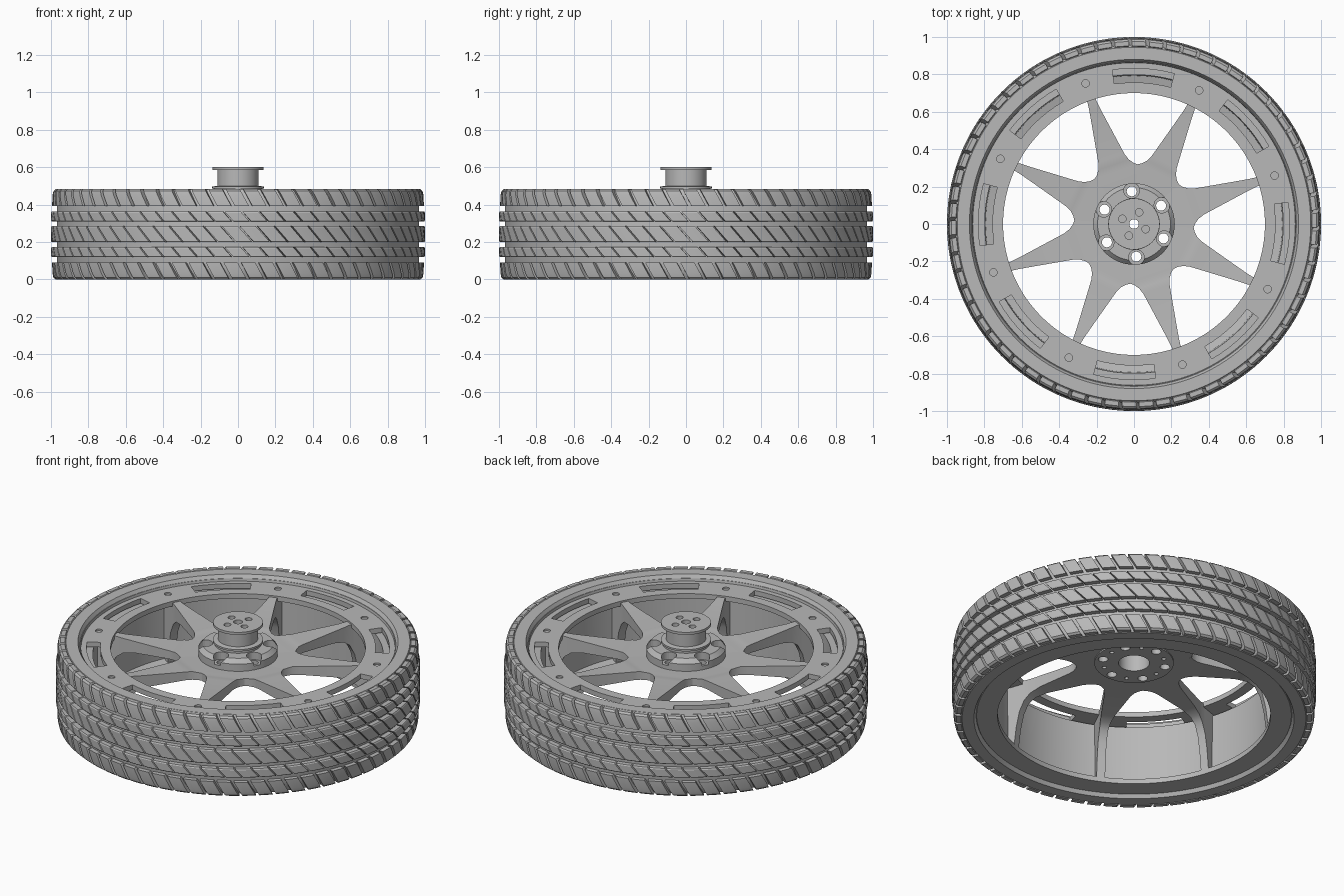
import bpy, bmesh, math
from math import cos, sin, radians, tau

if "Cube" in bpy.data.objects:
    bpy.data.objects.remove(bpy.data.objects["Cube"], do_unlink=True)

GREY = (0.48, 0.48, 0.48, 1)
mat = bpy.data.materials.new("plain grey")
mat.use_nodes = True
mat.diffuse_color = GREY
mat.node_tree.nodes["Principled BSDF"].inputs["Base Color"].default_value = GREY


def polar(r, a, z):
    return (r * cos(a), r * sin(a), z)


def smooth(ob):
    bpy.ops.object.select_all(action="DESELECT")
    ob.select_set(True)
    bpy.context.view_layer.objects.active = ob
    bpy.ops.object.shade_smooth_by_angle(angle=radians(30))


def finish(name, bm, helper=False):
    bmesh.ops.recalc_face_normals(bm, faces=bm.faces)
    mesh = bpy.data.meshes.new(name)
    bm.to_mesh(mesh)
    bm.free()
    mesh.materials.append(mat)
    ob = bpy.data.objects.new(name, mesh)
    bpy.context.collection.objects.link(ob)
    if helper:
        ob.hide_render = True
    else:
        smooth(ob)
    return ob


def loft(bm, rings, closed=False):
    """Join equal rings of points into a skin, capped when it is open."""
    rows = [[bm.verts.new(p) for p in ring] for ring in rings]
    n = len(rows[0])
    pairs = list(zip(rows, rows[1:])) + ([(rows[-1], rows[0])] if closed else [])
    for a, b in pairs:
        for i in range(n):
            j = (i + 1) % n
            bm.faces.new((a[i], a[j], b[j], b[i]))
    if not closed:
        bm.faces.new(rows[0])
        bm.faces.new(rows[-1])


def lathe(name, profile, steps=128):
    bm = bmesh.new()
    loft(bm, [[polar(r, tau * k / steps, z) for r, z in profile]
              for k in range(steps)], closed=True)
    return finish(name, bm)


def cylinders(bm, count, start, ring, radius, z0, z1):
    for k in range(count):
        a = radians(start) + tau * k / count
        cx, cy, _ = polar(ring, a, 0)
        loft(bm, [[(cx + radius * cos(tau * i / 20), cy + radius * sin(tau * i / 20), z)
                   for i in range(20)] for z in (z0, z1)])


def cut(ob, bm):
    cutter = finish(ob.name + "_cutter", bm, helper=True)
    mod = ob.modifiers.new("openings", "BOOLEAN")
    mod.operation = "DIFFERENCE"
    mod.solver = "EXACT"
    mod.object = cutter
    bpy.context.view_layer.objects.active = ob
    bpy.ops.object.modifier_apply(modifier=mod.name)
    bpy.data.objects.remove(cutter, do_unlink=True)
    smooth(ob)


# Tyre carcass
lathe("tyre_carcass", [(0.868, 0.02), (0.88, 0), (0.945, 0), (0.955, 0.012), (0.968, 0.06),
                       (0.968, 0.42), (0.955, 0.468), (0.945, 0.48), (0.88, 0.48),
                       (0.868, 0.46)])


# Tread ribs made of slanted blocks
def rib(name, profile, slant, gap, count=66):
    bm = bmesh.new()
    pitch = tau / count
    mid = sum(z for _, z in profile) / len(profile)
    for k in range(count):
        loft(bm, [[polar(r, pitch * (k + t * (1 - gap)) - slant * (z - mid), z)
                   for r, z in profile] for t in (0, 0.33, 0.67, 1)])
    finish(name, bm)


shoulder = [(0.94, 0.465), (0.952, 0.482), (0.976, 0.482), (0.987, 0.472),
            (0.992, 0.45), (0.994, 0.392), (0.955, 0.392)]
rib("upper_shoulder_blocks", shoulder, 0.55, 0.2)
rib("lower_shoulder_blocks", [(r, 0.482 - z) for r, z in shoulder], 0.55, 0.2)
for name, z0, z1 in (("upper_rib", 0.31, 0.362), ("centre_rib", 0.2, 0.284),
                     ("lower_rib", 0.12, 0.172)):
    rib(name, [(0.955, z0), (0.996, z0), (1.0, z0 + 0.006),
               (1.0, z1 - 0.006), (0.996, z1), (0.955, z1)], 0.9, 0.1)

# Rim drum with its open lower lip
lathe("rim_drum", [(0.75, 0.02), (0.865, 0.02), (0.872, 0.03), (0.872, 0.46), (0.865, 0.46),
                   (0.855, 0.405), (0.798, 0.405), (0.793, 0.06), (0.75, 0.05)])

# Face ring with curved slots and bolt holes
ring = lathe("rim_face_ring", [(0.70, 0.415), (0.868, 0.415), (0.868, 0.445), (0.70, 0.445)])
bm = bmesh.new()
for k in range(8):
    middle = radians(86.5 + 45 * k)
    loft(bm, [[polar(r, middle + radians(t), z) for r, z in
               ((0.757, 0.38), (0.832, 0.38), (0.832, 0.48), (0.757, 0.48))]
              for t in (-11.5, -8, -4, 0, 4, 8, 11.5)])
cylinders(bm, 8, 64, 0.795, 0.02, 0.43, 0.48)
cut(ring, bm)

# Spokes: distance out, half width, top height, bottom height
sections = [(0.18, 0.0746, 0.40, 0.36), (0.2956, 0.1224, 0.405, 0.36),
            (0.31, 0.104, 0.405, 0.36), (0.335, 0.086, 0.41, 0.36),
            (0.37, 0.074, 0.41, 0.36), (0.58, 0.04, 0.425, 0.355),
            (0.65, 0.029, 0.43, 0.34), (0.69, 0.024, 0.435, 0.31),
            (0.72, 0.024, 0.435, 0.25), (0.74, 0.024, 0.435, 0.16),
            (0.755, 0.024, 0.435, 0.04), (0.82, 0.024, 0.435, 0.04)]
for k in range(8):
    a = radians(64 + 45 * k)
    bm = bmesh.new()
    loft(bm, [[(d * cos(a) - s * sin(a), d * sin(a) + s * cos(a), z)
               for s, z in ((-w, bot), (w, bot), (w, top), (-w, top))]
              for d, w, top, bot in sections])
    spoke = finish(f"spoke_{k + 1}", bm)
    # Keep the lug holes clear through the spoke roots
    bm = bmesh.new()
    cylinders(bm, 6, 94, 0.175, 0.027, 0.3, 0.52)
    cut(spoke, bm)

# Hub with flanged neck, lug holes and bores
hub = lathe("hub", [(0.085, 0.352), (0.218, 0.352), (0.218, 0.445), (0.195, 0.47),
                    (0.13, 0.47), (0.13, 0.485), (0.138, 0.485), (0.138, 0.496),
                    (0.11, 0.5), (0.11, 0.585), (0.137, 0.585), (0.137, 0.6),
                    (0.025, 0.6), (0.025, 0.45), (0.085, 0.45)], 64)
bm = bmesh.new()
cylinders(bm, 6, 94, 0.175, 0.027, 0.3, 0.52)
cut(hub, bm)
bm = bmesh.new()
cylinders(bm, 6, 94, 0.18, 0.042, 0.425, 0.52)
cylinders(bm, 4, 66, 0.068, 0.02, 0.57, 0.65)
cylinders(bm, 6, 64, 0.17, 0.012, 0.3, 0.37)
cut(hub, bm)
